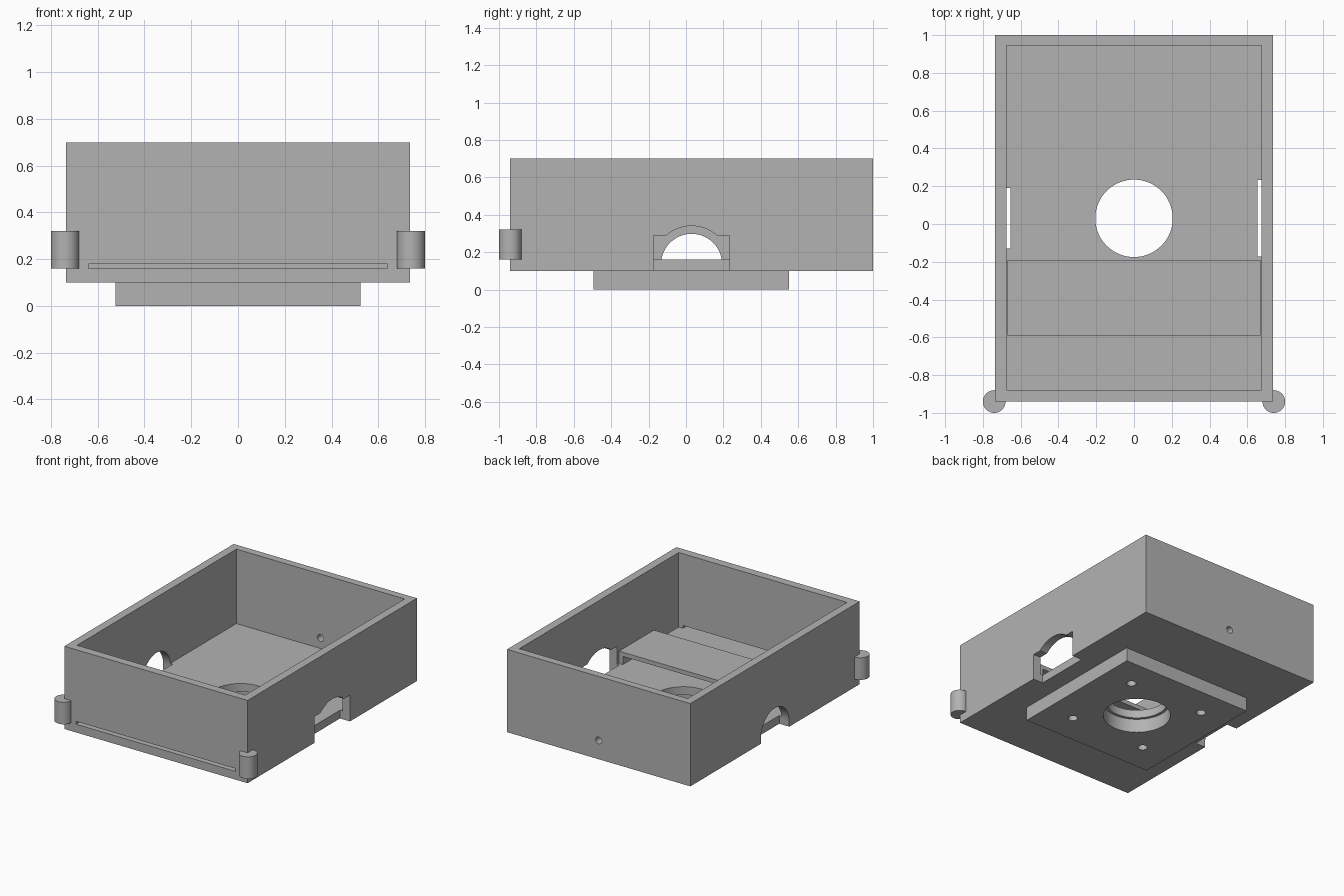
import bpy
import bmesh
from math import sin, cos, pi, sqrt, asin
from mathutils import Matrix, Vector

default = bpy.data.objects.get("Cube")
if default:
    bpy.data.objects.remove(default, do_unlink=True)

GREY = (0.45, 0.45, 0.45, 1)
grey = bpy.data.materials.new("plain grey")
grey.use_nodes = True
grey.diffuse_color = GREY
grey.node_tree.nodes["Principled BSDF"].inputs["Base Color"].default_value = GREY

MID_Y = 0.03                      # shared centre line of the openings
FLOOR, BOTTOM, TOP = 0.16, 0.10, 0.70


def finish(name, bm):
    bmesh.ops.recalc_face_normals(bm, faces=bm.faces[:])
    mesh = bpy.data.meshes.new(name)
    bm.to_mesh(mesh)
    bm.free()
    mesh.materials.append(grey)
    obj = bpy.data.objects.new(name, mesh)
    bpy.context.collection.objects.link(obj)
    return obj


def box(name, x, y, z):
    """Box between (low, high) pairs on each axis."""
    bm = bmesh.new()
    bmesh.ops.create_cube(bm, size=1)
    for v in bm.verts:
        v.co = Vector([(a + b) / 2 + c * (b - a)
                       for c, (a, b) in zip(v.co, (x, y, z))])
    return finish(name, bm)


def cylinder(name, centre, radius, depth, axis="Z", sides=64):
    turn = Matrix.Rotation(pi / 2, 4, "X") if axis == "Y" else Matrix()
    bm = bmesh.new()
    bmesh.ops.create_cone(bm, cap_ends=True, segments=sides, radius1=radius,
                          radius2=radius, depth=depth,
                          matrix=Matrix.Translation(centre) @ turn)
    return finish(name, bm)


def prism(name, profile, x0, x1):
    """Extrude a (y, z) outline along x."""
    bm = bmesh.new()
    face = bm.faces.new([bm.verts.new((x0, y, z)) for y, z in profile])
    out = bmesh.ops.extrude_face_region(bm, geom=[face])["geom"]
    moved = [v for v in out if isinstance(v, bmesh.types.BMVert)]
    bmesh.ops.translate(bm, verts=moved, vec=(x1 - x0, 0, 0))
    return finish(name, bm)


def arc(radius, start, end, steps=32):
    centre_z = 0.135
    angles = [start + (end - start) * i / steps for i in range(steps + 1)]
    return [(MID_Y + radius * cos(a), centre_z + radius * sin(a)) for a in angles]


def cut(target, cutters):
    """Subtract the cutters, bake the result and drop the helpers."""
    for c in cutters:
        c.hide_render = True
        mod = target.modifiers.new("cut", "BOOLEAN")
        mod.operation, mod.solver, mod.object = "DIFFERENCE", "EXACT", c
    bpy.context.view_layer.update()
    graph = bpy.context.evaluated_depsgraph_get()
    mesh = bpy.data.meshes.new_from_object(target.evaluated_get(graph))
    target.modifiers.clear()
    target.data = mesh
    for c in cutters:
        bpy.data.objects.remove(c, do_unlink=True)


def smooth(obj):
    bpy.ops.object.select_all(action="DESELECT")
    obj.select_set(True)
    bpy.context.view_layer.objects.active = obj
    bpy.ops.object.shade_smooth_by_angle(angle=pi / 6)


# Open tray with side openings, front slot, floor hole and rear cable hole
tray = box("tray", (-0.735, 0.735), (-0.94, 1.0), (BOTTOM, TOP))
low = 0.05
round_arch = ([(MID_Y - 0.163, low), (MID_Y + 0.163, low)]
              + arc(0.163, 0, pi))
shoulder = asin((0.29 - 0.135) / 0.205)
half = 0.203
shouldered_arch = ([(MID_Y - half, low), (MID_Y + half, low), (MID_Y + half, 0.29)]
                   + arc(0.205, shoulder, pi - shoulder)
                   + [(MID_Y - half, 0.29)])
cut(tray, [
    box("cavity", (-0.675, 0.675), (-0.88, 0.945), (FLOOR, 0.9)),
    prism("right_opening", round_arch, -0.8, -0.655),
    prism("left_opening", shouldered_arch, 0.655, 0.8),
    box("slot", (-0.64, 0.64), (-1.0, -0.86), (FLOOR, 0.18)),
    cylinder("floor_hole", (0, MID_Y, FLOOR), 0.205, 0.3),
    cylinder("cable_hole", (0, 0.98, 0.236), 0.025, 0.2, "Y", 32),
])
smooth(tray)

# Mounting plate under the tray
plate = box("mounting_plate", (-0.525, 0.525), (-0.495, 0.55), (0, BOTTOM))
holes = [cylinder("plate_hole", (0, MID_Y, 0.05), 0.225, 0.3)]
for sx in (-1, 1):
    for sy in (-1, 1):
        holes.append(cylinder("screw_hole", (sx * 0.305, MID_Y + sy * 0.305, 0.05),
                              0.032, 0.3, sides=32))
cut(plate, holes)
smooth(plate)

# Bridge shelf across the floor, open at front and rear
shelf = box("bridge_shelf", (-0.67, 0.67), (-0.59, -0.19), (FLOOR, 0.25))
cut(shelf, [box("shelf_gap", (-0.64, 0.64), (-0.7, -0.1), (0.1, 0.22))])

# Round posts on the front corners
for side, sx in (("left", 1), ("right", -1)):
    smooth(cylinder(side + "_corner_post", (sx * 0.74, -0.94, 0.24), 0.06, 0.16))
